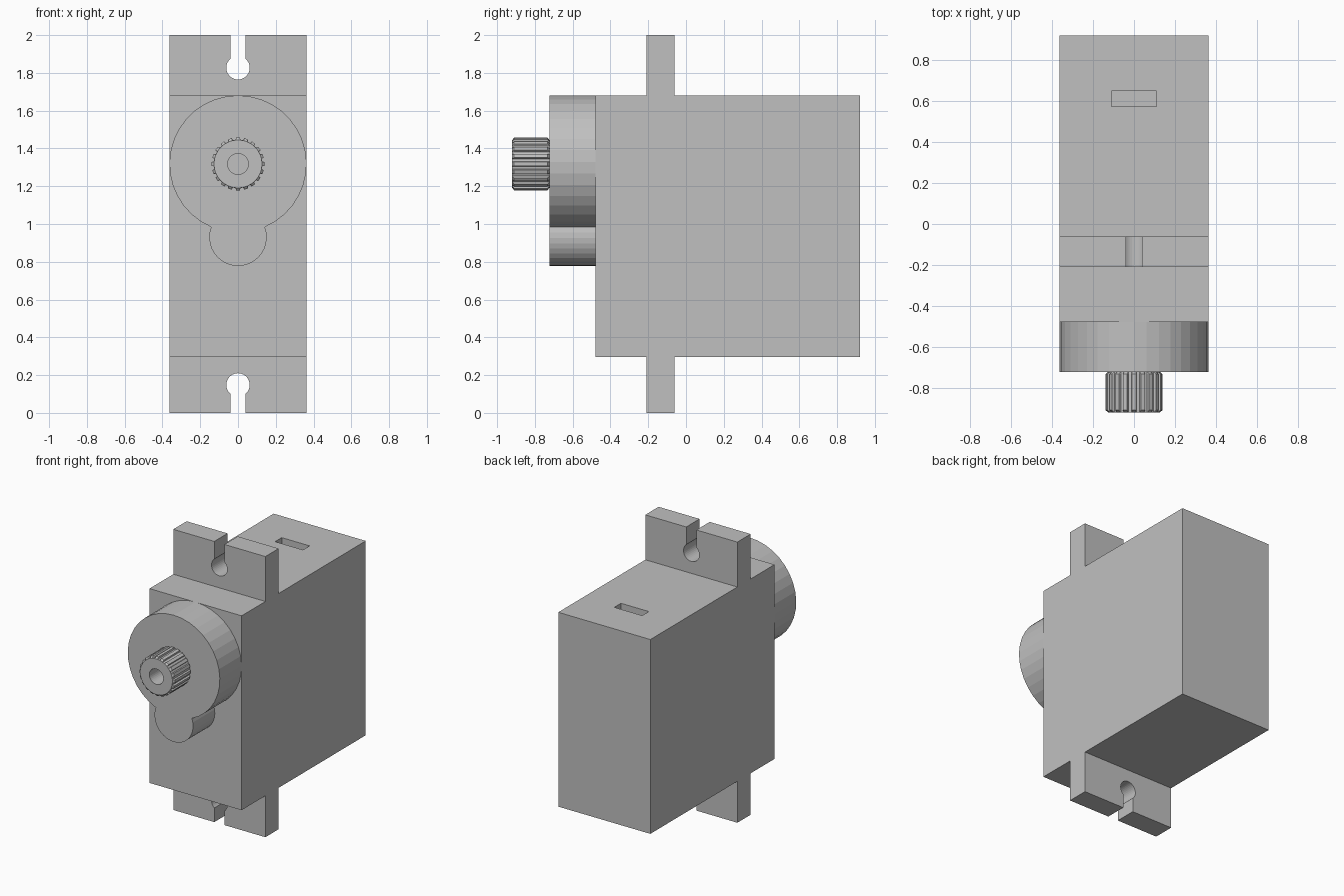
import bpy, bmesh
from math import sin, cos, pi, acos, sqrt
from mathutils import Vector

cube = bpy.data.objects.get("Cube")
if cube:
    bpy.data.objects.remove(cube, do_unlink=True)

grey = bpy.data.materials.new("plain grey")
grey.use_nodes = True
colour = (0.53, 0.53, 0.53, 1)
grey.diffuse_color = colour
grey.node_tree.nodes["Principled BSDF"].inputs["Base Color"].default_value = colour


def finish(name, bm):
    bmesh.ops.recalc_face_normals(bm, faces=bm.faces)
    mesh = bpy.data.meshes.new(name)
    bm.to_mesh(mesh)
    bm.free()
    mesh.materials.append(grey)
    obj = bpy.data.objects.new(name, mesh)
    bpy.context.collection.objects.link(obj)
    return obj


def loft(name, rings):
    """Skin matching rings of points and cap both ends."""
    bm = bmesh.new()
    loops = [[bm.verts.new(p) for p in ring] for ring in rings]
    for a, b in zip(loops, loops[1:]):
        for i in range(len(a)):
            j = (i + 1) % len(a)
            bm.faces.new((a[i], a[j], b[j], b[i]))
    bm.faces.new(loops[0])
    bm.faces.new(loops[-1])
    return finish(name, bm)


def prism_y(name, outline, y0, y1):
    return loft(name, [[(x, y, z) for x, z in outline] for y in (y0, y1)])


def arc(r, cz, start, end, steps):
    """Arc in the xz plane, its angle measured from straight down."""
    angles = [start + (end - start) * i / steps for i in range(steps + 1)]
    return [(r * sin(a), cz - r * cos(a)) for a in angles]


def cut(obj, cutters):
    for c in cutters:
        c.hide_render = True
        mod = obj.modifiers.new("cut", "BOOLEAN")
        mod.operation = "DIFFERENCE"
        mod.solver = "EXACT"
        mod.object = c
    bpy.context.view_layer.update()
    graph = bpy.context.evaluated_depsgraph_get()
    baked = bpy.data.meshes.new_from_object(obj.evaluated_get(graph))
    obj.modifiers.clear()
    obj.data = baked
    for c in cutters:
        bpy.data.objects.remove(c, do_unlink=True)


W, FRONT, BACK = 0.363, -0.478, 0.92
BOTTOM, TOP = 0.295, 1.68
TAB_FRONT, TAB_BACK = -0.21, -0.06

# Case and mounting tabs share one cross-shaped side profile
side = [(FRONT, BOTTOM), (TAB_FRONT, BOTTOM), (TAB_FRONT, 0), (TAB_BACK, 0),
        (TAB_BACK, BOTTOM), (BACK, BOTTOM), (BACK, TOP), (TAB_BACK, TOP),
        (TAB_BACK, 2), (TAB_FRONT, 2), (TAB_FRONT, TOP), (FRONT, TOP)]
case = loft("case_with_tabs", [[(x, y, z) for y, z in side] for x in (-W, W)])

# Keyhole openings, mirrored top and bottom, and the cable slot
HOLE_R, SLOT = 0.062, 0.04
mouth = acos(sqrt(1 - (SLOT / HOLE_R) ** 2))
keyhole = arc(HOLE_R, 0.148, mouth, 2 * pi - mouth, 28) + [(-SLOT, -0.1), (SLOT, -0.1)]
lower = prism_y("lower_keyhole", keyhole, -0.3, 0.03)
upper = prism_y("upper_keyhole", [(x, 1.975 - z) for x, z in keyhole], -0.3, 0.03)
cable = prism_y("cable_slot", [(-0.11, 1.61), (0.11, 1.61), (0.11, 1.75), (-0.11, 1.75)],
                0.575, 0.65)
cut(case, [lower, upper, cable])

# Gear housing: large disc joined to a small lobe below
HUB_Z, LOBE_Z, LOBE_R = 1.318, 0.93, 0.152
HUB_FRONT = -0.723
d = HUB_Z - LOBE_Z
along = (d * d + W * W - LOBE_R ** 2) / (2 * d)
hub_a = acos(along / W)
lobe_a = acos((along - d) / LOBE_R)
outline = arc(W, HUB_Z, hub_a, 2 * pi - hub_a, 32)
outline += arc(LOBE_R, LOBE_Z, -lobe_a, lobe_a, 20)[1:-1]
# angle zero of the lobe points down, so its ends meet the disc
lobe_end = pi - acos((d - along) / LOBE_R)
lobe = arc(LOBE_R, LOBE_Z, -lobe_end, lobe_end, 20)
outline = arc(W, HUB_Z, hub_a, 2 * pi - hub_a, 32) + lobe[1:-1]
prism_y("gear_housing", outline, HUB_FRONT, FRONT)

# Splined output shaft with chamfered ends and a screw hole
TEETH = 20
steps = ((-0.32, 0.128), (-0.24, 0.14), (0.24, 0.14), (0.32, 0.128))


def spline_ring(y, limit):
    ring = []
    for t in range(TEETH):
        for offset, r in steps:
            a = 2 * pi * (t + offset) / TEETH
            r = min(r, limit)
            ring.append((r * sin(a), y, HUB_Z + r * cos(a)))
    return ring


TIP = -0.92
shaft = loft("output_spline", [spline_ring(TIP, 0.127), spline_ring(TIP + 0.01, 1),
                               spline_ring(HUB_FRONT - 0.01, 1), spline_ring(HUB_FRONT, 0.127)])
cut(shaft, [prism_y("screw_hole", arc(0.055, HUB_Z, 0, 2 * pi * 31 / 32, 31), -1, -0.76)])
